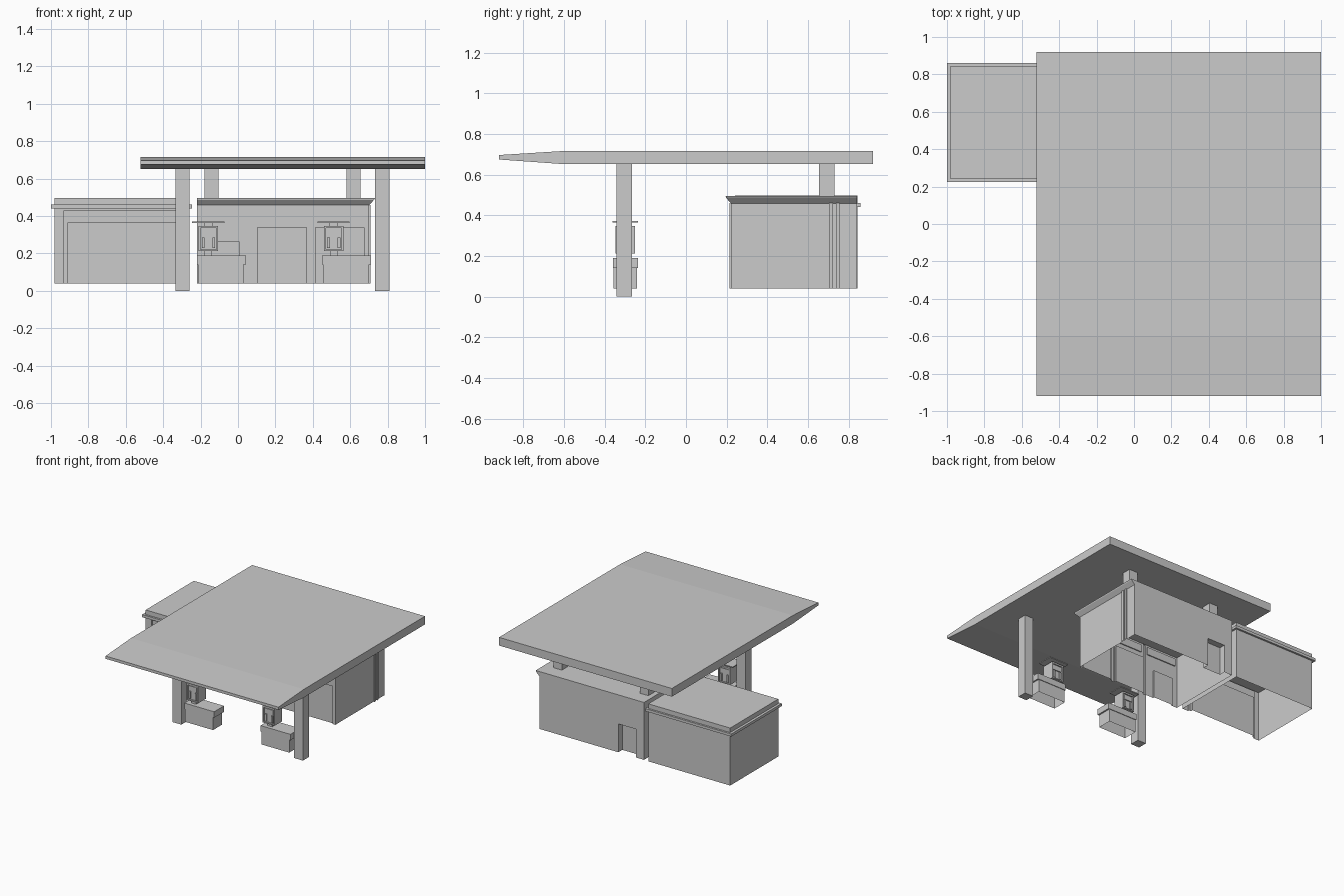
import bpy, bmesh
from mathutils import Vector

if "Cube" in bpy.data.objects:
    bpy.data.objects.remove(bpy.data.objects["Cube"])


def finish(name, bm):
    me = bpy.data.meshes.new(name)
    bm.to_mesh(me)
    bm.free()
    ob = bpy.data.objects.new(name, me)
    bpy.context.collection.objects.link(ob)
    return ob


def quad(bm, pts, facing):
    f = bm.faces.new([bm.verts.new(p) for p in pts])
    f.normal_update()
    if f.normal.dot(facing) < 0:
        f.normal_flip()


def loft(bm, rings, bottom=True):
    """Closed stack of four-sided (x0, x1, y0, y1, z) rings."""
    loops = [[bm.verts.new(p) for p in ((a, c, z), (b, c, z), (b, d, z), (a, d, z))]
             for a, b, c, d, z in rings]
    for lo, hi in zip(loops, loops[1:]):
        for i in range(4):
            j = (i + 1) % 4
            bm.faces.new((lo[i], lo[j], hi[j], hi[i]))
    bm.faces.new(loops[-1])
    if bottom:
        bm.faces.new(loops[0][::-1])


def box(name, x0, x1, y0, y1, z0, z1, bottom=True):
    bm = bmesh.new()
    loft(bm, [(x0, x1, y0, y1, z0), (x0, x1, y0, y1, z1)], bottom)
    return finish(name, bm)


def wall(bm, axis, at, inward, u0, u1, z0, z1, panels=()):
    """Wall skin with stepped panels (u0, u1, z0, z1, depth); negative depth stands out."""
    us = sorted({u0, u1, *(v for p in panels for v in p[:2])})
    zs = sorted({z0, z1, *(v for p in panels for v in p[2:4])})

    def pt(u, z, d):
        o = at + inward * d
        return Vector((u, o, z) if axis == 'y' else (o, u, z))

    def depth(i, k):
        u, z = (us[i] + us[i + 1]) / 2, (zs[k] + zs[k + 1]) / 2
        d = 0
        for a, b, c, e, dd in panels:
            if a < u < b and c < z < e:
                d = dd
        return d

    out = pt(0, 0, -1) - pt(0, 0, 0)
    udir = pt(1, 0, 0) - pt(0, 0, 0)
    zdir = Vector((0, 0, 1))
    for i in range(len(us) - 1):
        for k in range(len(zs) - 1):
            a, b, c, e, d = us[i], us[i + 1], zs[k], zs[k + 1], depth(i, k)
            quad(bm, (pt(a, c, d), pt(b, c, d), pt(b, e, d), pt(a, e, d)), out)
            # reveals between cells of different depth
            if i + 2 < len(us) and (n := depth(i + 1, k)) != d:
                quad(bm, (pt(b, c, d), pt(b, e, d), pt(b, e, n), pt(b, c, n)),
                     udir if n > d else -udir)
            if k + 2 < len(zs) and (n := depth(i, k + 1)) != d:
                quad(bm, (pt(a, e, d), pt(b, e, d), pt(b, e, n), pt(a, e, n)),
                     zdir if n > d else -zdir)


# Canopy slab with tapered front edge
bm = bmesh.new()
profile = [(-.92, .675), (-.6, .652), (.92, .652), (.92, .717), (-.6, .717), (-.92, .697)]
left = [bm.verts.new((-.52, y, z)) for y, z in profile]
right = [bm.verts.new((1, y, z)) for y, z in profile]
bm.faces.new(left[::-1])
bm.faces.new(right)
for i in range(6):
    j = (i + 1) % 6
    bm.faces.new((left[i], left[j], right[j], right[i]))
bmesh.ops.recalc_face_normals(bm, faces=bm.faces)
finish("canopy", bm)

# Canopy supports
for i, x in enumerate((-.335, .733)):
    box(f"front_pillar_{i}", x, x + .076, -.341, -.266, 0, .655)
for i, x in enumerate((-.18, .58)):
    box(f"rear_post_{i}", x, x + .075, .655, .73, .49, .655)

# Shop: floorless shell with three window bays, side ribs and a back door
bm = bmesh.new()
bays = [(-.2, .065, .38, .44, .008), (.123, .35, .38, .44, .008), (.43, .65, .38, .44, .008),
        (-.17, .005, .04, .265, .012), (.105, .365, .04, .34, .012), (.415, .675, .04, .34, .012)]
strips = [(x, x + .02, .04, .46, -.008) for x in (.075, .375)]
wall(bm, 'y', .222, 1, -.22, .70, .04, .46, bays + strips)
wall(bm, 'y', .842, -1, -.22, .70, .04, .46, [(-.15, .005, .04, .265, .05)])
wall(bm, 'x', .70, -1, .222, .842, .04, .46,
     [(y, y + .018, .04, .46, -.008) for y in (.705, .738)])
wall(bm, 'x', -.22, 1, .222, .842, .04, .46)
finish("shop_walls", bm)

# Shop roof flaring out at front and right
bm = bmesh.new()
loft(bm, [(-.22, .70, .222, .842, .458), (-.22, .728, .197, .842, .487),
          (-.22, .732, .195, .842, .496)])
finish("shop_roof", bm)

# Garage wing: floorless shell with recessed door, cornice and flat roof
bm = bmesh.new()
wall(bm, 'y', .24, 1, -.98, -.26, .04, .44,
     [(-.93, -.31, .04, .43, .012), (-.91, -.33, .04, .365, .03)])
wall(bm, 'y', .845, -1, -.98, -.26, .04, .44)
wall(bm, 'x', -.98, 1, .24, .845, .04, .44)
wall(bm, 'x', -.26, -1, .24, .845, .04, .44)
finish("garage_walls", bm)
box("garage_cornice", -1, -.245, .225, .86, .44, .461)
box("garage_roof", -.98, -.26, .24, .845, .461, .497)

# Fuel pumps on stepped islands
for i, x in enumerate((-.22, .45)):
    bm = bmesh.new()
    loft(bm, [(x + .005, x + .25, -.356, -.241, .04), (x + .005, x + .25, -.356, -.241, .142),
              (x, x + .262, -.36, -.236, .142), (x, x + .262, -.36, -.236, .19)], False)
    finish(f"pump_island_{i}", bm)
    c = x + .062
    box(f"pump_neck_{i}", c - .02, c + .02, -.33, -.27, .19, .22)
    bm = bmesh.new()
    a, b = c - .052, c + .052
    face = [(a + .01, b - .01, .222, .335, .012), (a + .016, b - .016, .29, .33, .004)]
    wall(bm, 'y', -.348, 1, a, b, .213, .348, face)
    wall(bm, 'y', -.25, -1, a, b, .213, .348, face)
    wall(bm, 'x', a, 1, -.348, -.25, .213, .348)
    wall(bm, 'x', b, -1, -.348, -.25, .213, .348)
    for z, n in ((.213, -1), (.348, 1)):
        quad(bm, ((a, -.348, z), (b, -.348, z), (b, -.25, z), (a, -.25, z)), Vector((0, 0, n)))
    finish(f"pump_body_{i}", bm)
    # nozzles on both faces
    for s, y in (("front", -.346), ("back", -.262)):
        for k, dx in enumerate((-.028, .028)):
            box(f"nozzle_{s}_{i}_{k}", c + dx - .007, c + dx + .007, y, y + .01, .228, .285)
    box(f"pump_post_{i}", c - .022, c + .022, -.325, -.275, .345, .366)
    box(f"pump_hood_{i}", c - .087, c + .085, -.362, -.237, .364, .372)
